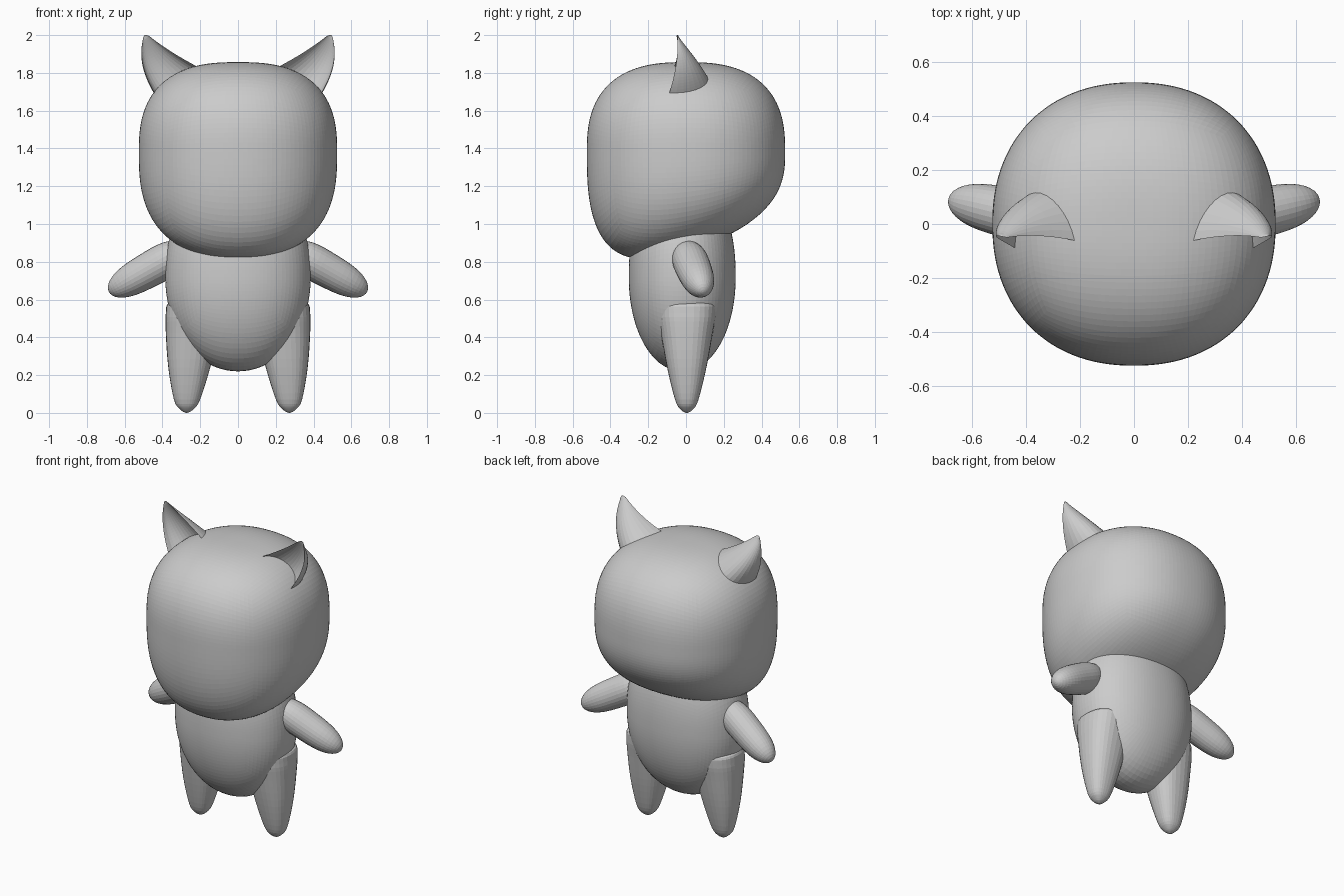
import bpy, bmesh
from math import sin, cos, pi, tan, sqrt
from mathutils import Vector

cube = bpy.data.objects.get("Cube")
if cube:
    bpy.data.objects.remove(cube, do_unlink=True)

grey = bpy.data.materials.new("plain_grey")
grey.use_nodes = True
COLOUR = (0.6, 0.6, 0.6, 1)
grey.diffuse_color = COLOUR
grey.node_tree.nodes["Principled BSDF"].inputs["Base Color"].default_value = COLOUR


def finish(name, bm):
    bmesh.ops.recalc_face_normals(bm, faces=bm.faces)
    mesh = bpy.data.meshes.new(name)
    bm.to_mesh(mesh)
    bm.free()
    mesh.materials.append(grey)
    obj = bpy.data.objects.new(name, mesh)
    bpy.context.collection.objects.link(obj)
    return obj


def rounded_block(name, centre, half, up, down, plan, power_up, power_down, cuts, shear=0):
    """Quad sphere pushed out to a superellipsoid with its own top and bottom."""
    bm = bmesh.new()
    bmesh.ops.create_cube(bm, size=2)
    bmesh.ops.subdivide_edges(bm, edges=bm.edges[:], cuts=cuts, use_grid_fill=True)
    for v in bm.verts:
        d = Vector([tan(c * pi / 4) for c in v.co])
        rho = (abs(d.x / half[0]) ** plan + abs(d.y / half[1]) ** plan) ** (1 / plan)
        height, power = (up, power_up) if d.z > 0 else (down, power_down)
        size = (rho ** power + abs(d.z / height) ** power) ** (1 / power)
        p = d / size
        if p.z < 0:
            p.z += shear * p.y * -p.z / height
        v.co = p + Vector(centre)
    return finish(name, bm)


def loft(name, rings, side):
    """Skin closed rings of points, cap both ends; side=-1 mirrors in x."""
    bm = bmesh.new()
    rows = [[bm.verts.new((p.x * side, p.y, p.z)) for p in ring] for ring in rings]
    n = len(rows[0])
    for a, b in zip(rows, rows[1:]):
        for i in range(n):
            j = (i + 1) % n
            bm.faces.new((a[i], a[j], b[j], b[i]))
    bm.faces.new(rows[0])
    bm.faces.new(rows[-1])
    return finish(name, bm)


def spow(v, power):
    return abs(v) ** power * (1 if v >= 0 else -1)


def smooth_path(keys, steps):
    """Catmull-Rom samples through tuples of equal length."""
    keys = [Vector(k) for k in keys]
    pts = [keys[0]] + keys + [keys[-1]]
    out = []
    for a, b, c, d in zip(pts, pts[1:], pts[2:], pts[3:]):
        for s in range(steps):
            t = s / steps
            out.append(0.5 * (2 * b + (c - a) * t + (2 * a - 5 * b + 4 * c - d) * t * t
                              + (3 * b - a - 3 * c + d) * t ** 3))
    return out + [keys[-1]]


def bezier(a, b, c, t):
    return Vector(a) * (1 - t) ** 2 + Vector(b) * 2 * t * (1 - t) + Vector(c) * t * t


# Head: squarish ball whose underside rises toward the back
rounded_block("head", (0, 0, 1.38), (0.525, 0.525), 0.477, 0.52, 2.2, 2.6, 2.75, 31, 0.29)

# Body: egg shape tucked under the head
rounded_block("body", (0, -0.02, 0.72), (0.385, 0.283), 0.5, 0.5, 2.15, 2.3, 2.05, 23)


def leg(name, side):
    # height, centre x, half width, half depth
    keys = [(0, .272, .004, .004), (.018, .272, .035, .033), (.07, .27, .069, .062),
            (.24, .258, .111, .104), (.42, .243, .139, .137), (.53, .232, .15, .155),
            (.585, .225, .135, .14), (.62, .215, .004, .004)]
    rings = []
    for z, x, rx, ry in smooth_path(keys, 4):
        rings.append([Vector((x + rx * spow(cos(a), .85), 0.004 + ry * spow(sin(a), .85), z))
                      for a in (2 * pi * i / 32 for i in range(32))])
    loft(name, rings, side)


def arm(name, side):
    start, end = Vector((.27, -.005, .87)), Vector((.682, .092, .64))
    axis = (end - start).normalized()
    across = axis.cross(Vector((0, 1, 0))).normalized()
    depth = axis.cross(across)
    rings = []
    for i in range(25):
        t = 0.5 - 0.5 * cos(pi * i / 24)
        # blunt capsule, thinner toward the hand
        r = max(0.003, (0.104 - 0.022 * t) * sqrt(max(0, 1 - abs(2 * t - 1) ** 3.2)))
        rings.append([start.lerp(end, t) + r * (across * cos(a) + depth * sin(a))
                      for a in (2 * pi * k / 28 for k in range(28))])
    loft(name, rings, side)


def ear(name, side):
    # Two rim curves joined by a bulging back and a dished front
    n, steps = 16, 20
    back = Vector((.2, 1, 0))
    rings = []
    for s in range(steps + 1):
        t = s / steps
        inner = bezier((.18, -.07, 1.815), (.35, -.03, 1.90), (.47, -.05, 1.995), t)
        outer = bezier((.42, -.10, 1.66), (.535, -.04, 1.83), (.505, -.045, 1.965), t)
        mid, half = (inner + outer) / 2, (inner - outer) / 2
        bulge = 0.2 * (1 - t) ** 1.15 + 0.015
        dish = 0.5 * bulge
        ring = [mid + half * cos(a) + back * bulge * sin(a)
                for a in (pi * k / n for k in range(n + 1))]
        ring += [mid + half * cos(a) * .96 + back * dish * sin(a)
                 for a in (pi * k / n for k in range(n - 1, 0, -1))]
        rings.append(ring)
    # rounded tip
    last = rings[-1]
    tip = Vector((.496, -.045, 2.0))
    rings.append([p.lerp(tip, .5) + Vector((.002, 0, .003)) for p in last])
    rings.append([p.lerp(tip, .97) for p in last])
    loft(name, rings, side)


for label, side in (("left", 1), ("right", -1)):
    leg(label + "_leg", side)
    arm(label + "_arm", side)
    ear(label + "_ear", side)
